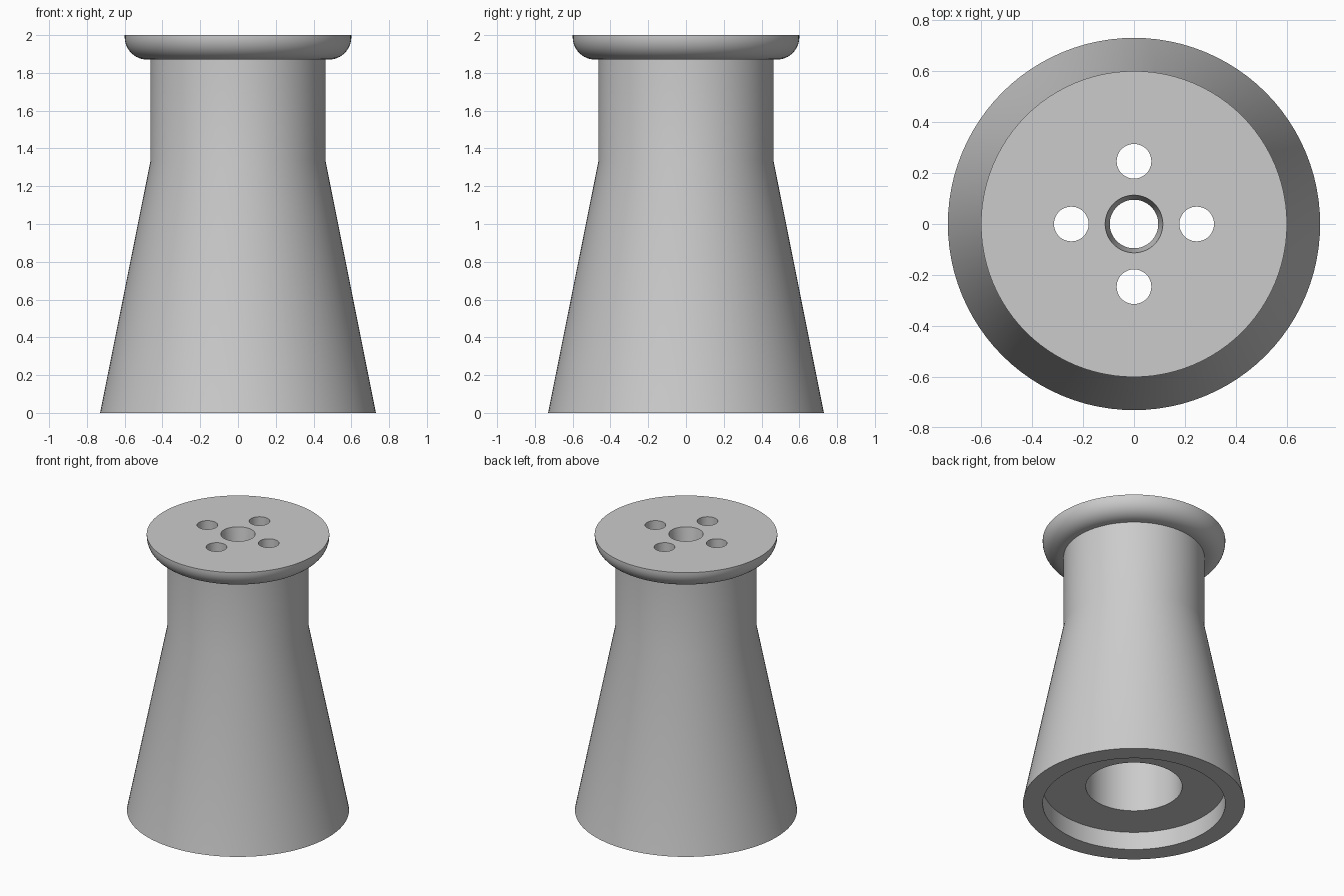
import bpy, bmesh
from math import sin, cos, pi
from mathutils import Vector

if "Cube" in bpy.data.objects:
    bpy.data.objects.remove(bpy.data.objects["Cube"], do_unlink=True)

SEGMENTS = 96
CAP_BOTTOM, TOP = 1.87, 2.0

grey = bpy.data.materials.new("plain grey")
grey.use_nodes = True
colour = (0.6, 0.6, 0.6, 1)
grey.diffuse_color = colour
grey.node_tree.nodes["Principled BSDF"].inputs["Base Color"].default_value = colour


def lathe(name, profile):
    """Revolve a closed (radius, height) loop around the z axis."""
    bm = bmesh.new()
    rings = [[bm.verts.new((r * cos(2 * pi * i / SEGMENTS), r * sin(2 * pi * i / SEGMENTS), z))
              for i in range(SEGMENTS)] for r, z in profile]
    for lower, upper in zip(rings, rings[1:] + rings[:1]):
        for i in range(SEGMENTS):
            j = (i + 1) % SEGMENTS
            bm.faces.new((lower[i], lower[j], upper[j], upper[i]))
    bmesh.ops.recalc_face_normals(bm, faces=bm.faces)
    mesh = bpy.data.meshes.new(name)
    bm.to_mesh(mesh)
    bm.free()
    mesh.materials.append(grey)
    obj = bpy.data.objects.new(name, mesh)
    bpy.context.collection.objects.link(obj)
    return obj


# Rounded underside of the top flange
flange = [(0.48 + 0.12 * sin(a), TOP - 0.01 - 0.12 * cos(a))
          for a in (pi / 2 * k / 12 for k in range(13))]

# Flared body, neck, flange, tapered centre hole, bore and bottom recess
profile = [(0.73, 0), (0.463, 1.335), (0.463, CAP_BOTTOM)] + flange + [
    (0.6, TOP), (0.113, TOP), (0.095, CAP_BOTTOM),
    (0.317, CAP_BOTTOM), (0.317, 0.13), (0.6, 0.13), (0.6, 0)]
body = lathe("flared_pedestal", profile)

# Four holes through the top plate
bm = bmesh.new()
for k in range(4):
    made = bmesh.ops.create_cone(bm, cap_ends=True, segments=48,
                                 radius1=0.068, radius2=0.068, depth=0.4)
    offset = Vector((0.246 * cos(k * pi / 2), 0.246 * sin(k * pi / 2), TOP))
    bmesh.ops.translate(bm, verts=made["verts"], vec=offset)
mesh = bpy.data.meshes.new("hole_cutter")
bm.to_mesh(mesh)
bm.free()
mesh.materials.append(grey)
cutter = bpy.data.objects.new("hole_cutter", mesh)
bpy.context.collection.objects.link(cutter)
cutter.hide_render = True

cut = body.modifiers.new("plate holes", 'BOOLEAN')
cut.operation = 'DIFFERENCE'
cut.solver = 'EXACT'
cut.object = cutter

# Apply the cut, then smooth everything but the hard edges
bpy.ops.object.select_all(action='DESELECT')
body.select_set(True)
bpy.context.view_layer.objects.active = body
bpy.ops.object.modifier_apply(modifier=cut.name)
bpy.data.objects.remove(cutter, do_unlink=True)
bpy.ops.object.shade_smooth_by_angle(angle=pi / 6)
